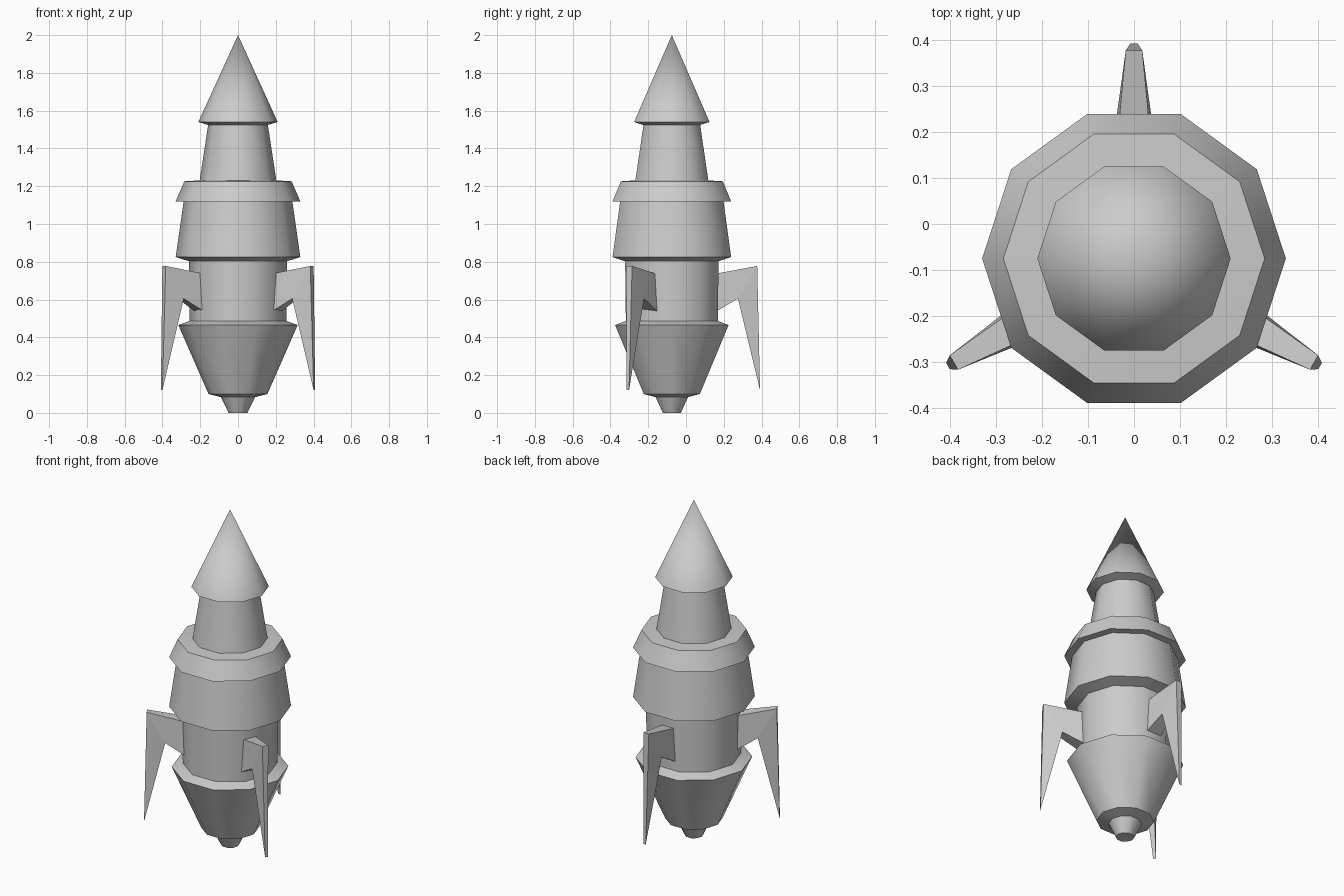
import bpy, bmesh
from math import cos, sin, pi, radians

if "Cube" in bpy.data.objects:
    bpy.data.objects.remove(bpy.data.objects["Cube"])

SIDES = 10
CY = -0.075  # hull axis sits slightly forward of the origin


def finish(name, bm, smooth):
    bmesh.ops.recalc_face_normals(bm, faces=bm.faces)
    mesh = bpy.data.meshes.new(name)
    bm.to_mesh(mesh)
    bm.free()
    ob = bpy.data.objects.new(name, mesh)
    bpy.context.collection.objects.link(ob)
    ob.location.y = CY
    if smooth:
        bpy.ops.object.select_all(action='DESELECT')
        ob.select_set(True)
        bpy.context.view_layer.objects.active = ob
        bpy.ops.object.shade_smooth_by_angle(angle=radians(40))
    return ob


def lathe(name, profile):
    """Ten-sided shell from (radius, z) points; radius 0 makes a pole."""
    bm = bmesh.new()
    rings = []
    for r, z in profile:
        if r == 0:
            rings.append([bm.verts.new((0, 0, z))] * SIDES)
        else:
            rings.append([bm.verts.new((r * cos(2 * pi * i / SIDES), r * sin(2 * pi * i / SIDES), z))
                          for i in range(SIDES)])
    for a, b in zip(rings, rings[1:]):
        for i in range(SIDES):
            j = (i + 1) % SIDES
            bm.faces.new(dict.fromkeys((a[i], a[j], b[j], b[i])))
    # keep the outside facing out on open shells
    ob = finish(name, bm, True)
    faces = ob.data.polygons
    if sum(f.normal.x * f.center.x + f.normal.y * f.center.y for f in faces) < 0:
        ob.data.flip_normals()
    return ob


# Hull sections, stacked so that neighbours share their end rings
lathe("nose_cone", [(0, 2.0), (0.21, 1.54), (0.158, 1.524)])
lathe("neck", [(0.158, 1.524), (0.203, 1.231)])
lathe("shoulder_collar", [(0.203, 1.231), (0.284, 1.226), (0.33, 1.12), (0.288, 1.118)])
lathe("upper_hull", [(0.288, 1.118), (0.33, 0.825), (0.26, 0.803)])
lathe("waist", [(0.26, 0.803), (0.256, 0.487)])
lathe("lower_hull", [(0.256, 0.487), (0.316, 0.465), (0.156, 0.1), (0.09, 0.083)])
lathe("nozzle", [(0.09, 0.083), (0.05, 0), (0, 0)])


# Swept fin legs: (radius, z, half thickness)
FIN = [(0.24, 0.738, 0.038),   # root top
       (0.452, 0.778, 0.018),  # outer top
       (0.467, 0.12, 0.008),   # foot tip
       (0.35, 0.605, 0.032),   # inner bend
       (0.24, 0.54, 0.048)]    # root bottom


def fin(name, degrees):
    bm = bmesh.new()
    a = radians(degrees)
    sides = [[bm.verts.new((r * cos(a) - s * w * sin(a), r * sin(a) + s * w * cos(a), z))
              for r, z, w in FIN] for s in (-1, 1)]
    for v in sides:
        bm.faces.new((v[0], v[1], v[3], v[4]))
        bm.faces.new((v[1], v[2], v[3]))
    left, right = sides
    for i in range(5):
        j = (i + 1) % 5
        bm.faces.new((left[i], left[j], right[j], right[i]))
    finish(name, bm, False)


for name, degrees in (("rear_fin", 90), ("left_fin", 210), ("right_fin", 330)):
    fin(name, degrees)
